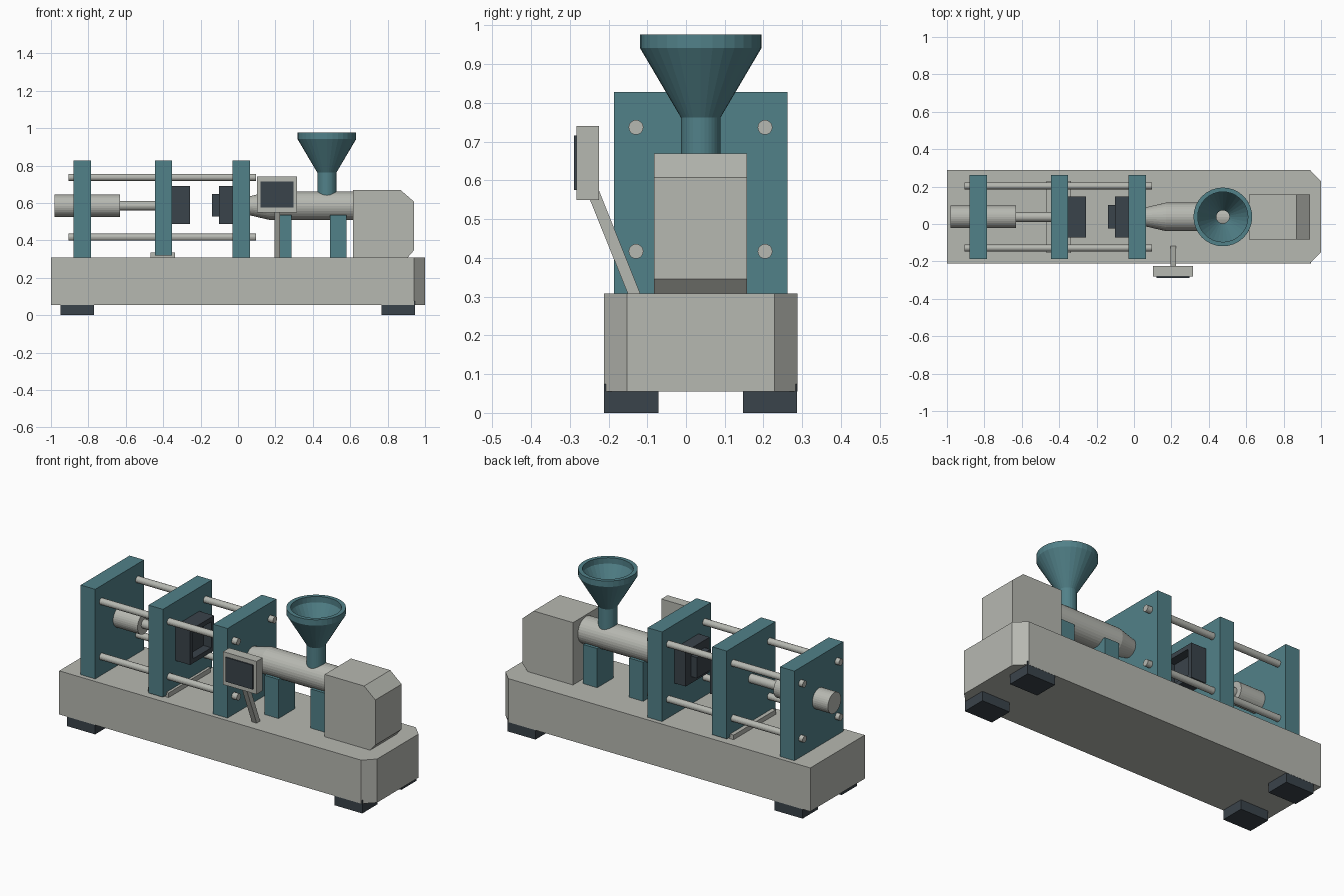
import bpy, bmesh, math
from mathutils import Vector, Matrix

if "Cube" in bpy.data.objects:
    bpy.data.objects.remove(bpy.data.objects["Cube"])


def material(name, rgb):
    m = bpy.data.materials.new(name)
    m.diffuse_color = (*rgb, 1)
    m.use_nodes = True
    m.node_tree.nodes["Principled BSDF"].inputs["Base Color"].default_value = m.diffuse_color
    return m


GREY = material("light grey", (0.47, 0.48, 0.44))
TEAL = material("teal", (0.083, 0.22, 0.25))
DARK = material("charcoal", (0.042, 0.056, 0.069))
YC, ZC = 0.038, 0.585  # machine axis


def finish(bm, name, mat):
    bmesh.ops.recalc_face_normals(bm, faces=bm.faces)
    me = bpy.data.meshes.new(name)
    bm.to_mesh(me)
    bm.free()
    me.materials.append(mat)
    ob = bpy.data.objects.new(name, me)
    bpy.context.collection.objects.link(ob)
    return ob


def extrude(name, pts, offset, mat):
    """Extrude a closed outline of 3D points along an offset."""
    bm = bmesh.new()
    face = bm.faces.new([bm.verts.new(p) for p in pts])
    out = bmesh.ops.extrude_face_region(bm, geom=[face])["geom"]
    bmesh.ops.translate(bm, vec=offset,
                        verts=[v for v in out if isinstance(v, bmesh.types.BMVert)])
    return finish(bm, name, mat)


def box(name, x, y, z, mat):
    pts = [(x[0], y[0], z[0]), (x[1], y[0], z[0]), (x[1], y[1], z[0]), (x[0], y[1], z[0])]
    return extrude(name, pts, (0, 0, z[1] - z[0]), mat)


def lathe(name, profile, matrix, mat, sides=32):
    """Revolve (radius, height) points about local z, then place with matrix."""
    bm = bmesh.new()
    vs = [bm.verts.new((r, 0, h)) for r, h in profile]
    edges = [bm.edges.new(p) for p in zip(vs, vs[1:])]
    bmesh.ops.spin(bm, geom=vs + edges, cent=(0, 0, 0), axis=(0, 0, 1),
                   angle=math.tau, steps=sides)
    bmesh.ops.remove_doubles(bm, verts=bm.verts, dist=1e-5)
    bm.transform(matrix)
    return finish(bm, name, mat)


def x_lathe(name, profile, y, z, mat, sides=32):
    """Revolve (radius, x) points about an axis parallel to x."""
    return lathe(name, profile,
                 Matrix.Translation((0, y, z)) @ Matrix.Rotation(math.pi / 2, 4, 'Y'),
                 mat, sides)


def x_cylinder(name, x0, x1, r, y, z, mat, sides=32):
    return x_lathe(name, [(0, x0), (r, x0), (r, x1), (0, x1)], y, z, mat, sides)


# Base with two chamfered corners, and feet
y0, y1, c = -0.212, 0.288, 0.06
extrude("base", [(-1, y0, 0.055), (1 - c, y0, 0.055), (1, y0 + c, 0.055),
                 (1, y1 - c, 0.055), (1 - c, y1, 0.055), (-1, y1, 0.055)],
        (0, 0, 0.253), GREY)
for x in (-0.95, 0.766):
    for y in (-0.211, 0.147):
        box("foot", (x, x + 0.18), (y, y + 0.14), (0, 0.075), DARK)

# Clamp plates and the slide under the moving one
for name, x, z in (("rear_plate", -0.88, 0.3), ("moving_plate", -0.445, 0.318),
                   ("fixed_plate", -0.03, 0.3)):
    box(name, (x, x + 0.093), (-0.186, 0.262), (z, 0.828), TEAL)
box("slide_shoe", (-0.468, -0.337), (-0.155, 0.231), (0.3, 0.335), GREY)

# Tie rods
for y in (-0.129, 0.204):
    for z in (0.417, 0.737):
        x_cylinder("tie_rod", -0.905, 0.095, 0.019, y, z, GREY, 20)

# Clamp ram
x_lathe("clamp_ram", [(0, -0.98), (0.06, -0.98), (0.06, -0.63), (0.026, -0.63),
                      (0.026, -0.43), (0, -0.43)], YC, ZC, GREY)

# Moving mould half with a recessed cavity, fixed half with its core
mould = box("mould_cavity", (-0.36, -0.257), (YC - 0.11, YC + 0.11), (0.487, 0.69), DARK)
bm = bmesh.new()
bm.from_mesh(mould.data)
face = max(bm.faces, key=lambda f: f.calc_center_median().x)
bmesh.ops.inset_individual(bm, faces=[face], thickness=0.037)
out = bmesh.ops.extrude_face_region(bm, geom=[face])["geom"]
bmesh.ops.translate(bm, vec=(-0.05, 0, 0),
                    verts=[v for v in out if isinstance(v, bmesh.types.BMVert)])
if face.is_valid:
    bmesh.ops.delete(bm, geom=[face], context='FACES_ONLY')
bm.to_mesh(mould.data)
bm.free()
box("mould_fixed_half", (-0.102, -0.02), (YC - 0.11, YC + 0.11), (0.487, 0.69), DARK)
box("mould_core", (-0.14, -0.10), (YC - 0.063, YC + 0.063), (0.527, 0.647), DARK)

# Injection barrel with tapered nozzle, and its supports
x_lathe("barrel", [(0, 0.05), (0.048, 0.05), (0.076, 0.17), (0.076, 0.63), (0, 0.63)],
        YC, ZC, GREY)
for x in (0.196, 0.491):
    box("barrel_support", (x, x + 0.09), (YC - 0.075, YC + 0.075), (0.3, 0.535), TEAL)

# Hollow feed hopper
lathe("hopper", [(0.051, 0.63), (0.051, 0.762), (0.157, 0.942), (0.157, 0.976),
                 (0.134, 0.976), (0.134, 0.942), (0.035, 0.762), (0.035, 0.63), (0.051, 0.63)],
      Matrix.Translation((0.475, YC, 0)), TEAL)

# Drive housing with cut corners
profile = [(0.615, 0.3), (0.9, 0.3), (0.94, 0.346), (0.94, 0.608), (0.868, 0.67), (0.615, 0.67)]
extrude("drive_housing", [(x, -0.083, z) for x, z in profile], (0, 0.241, 0), GREY)

# Control panel on a leaning post
box("control_panel", (0.101, 0.316), (-0.282, -0.225), (0.55, 0.741), GREY)
box("panel_screen", (0.121, 0.296), (-0.289, -0.281), (0.575, 0.716), DARK)
post = [(-0.147, 0.3), (-0.115, 0.3), (-0.235, 0.6), (-0.262, 0.585)]
extrude("panel_post", [(0.194, y, z) for y, z in post], (0.031, 0, 0), GREY)
